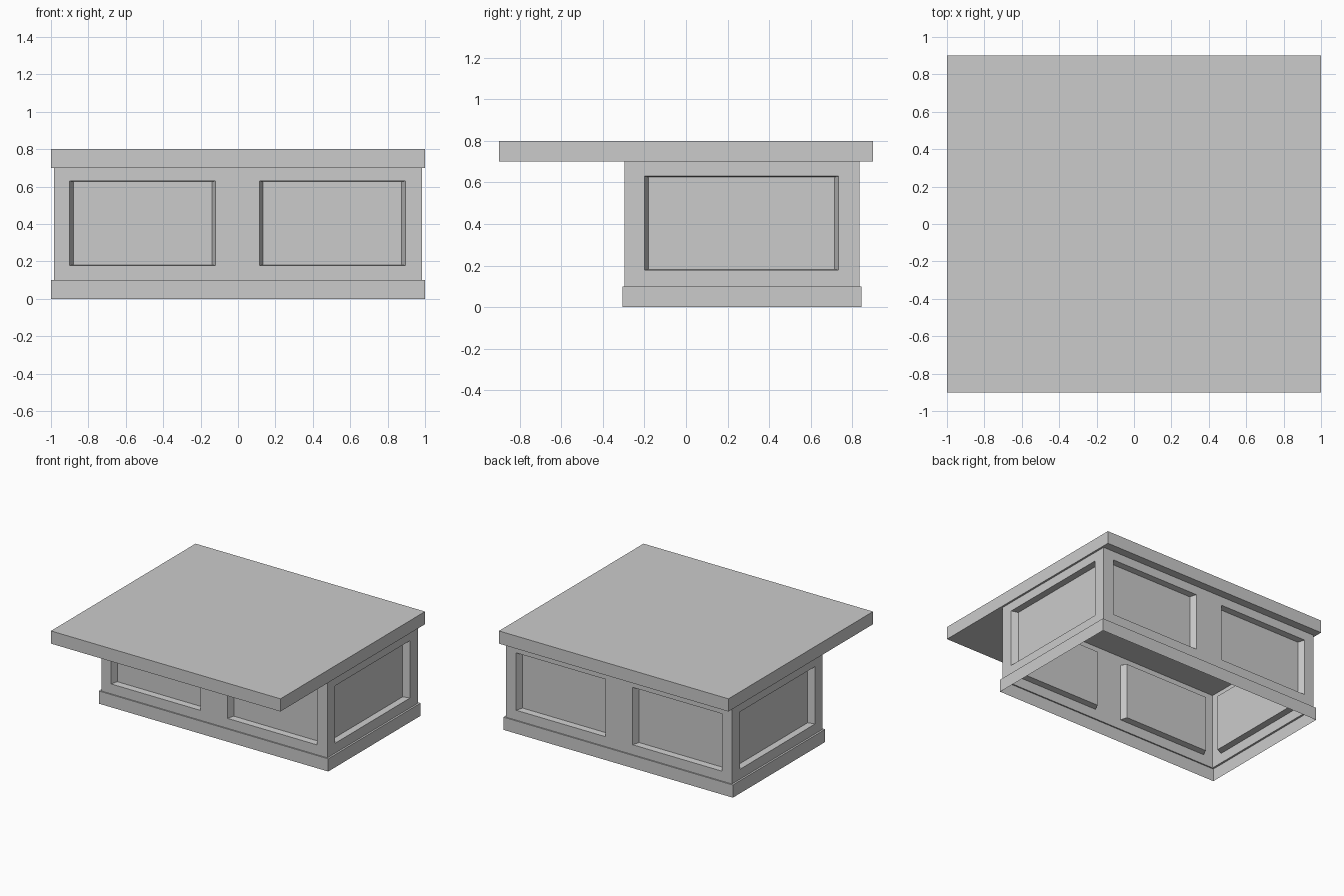
import bpy, bmesh
from mathutils import Vector

if "Cube" in bpy.data.objects:
    bpy.data.objects.remove(bpy.data.objects["Cube"])

X, Y0, Y1 = 0.985, -0.295, 0.835      # wall planes
Z0, Z1 = 0.10, 0.70                   # wall bottom and top
PZ0, PZ1 = 0.178, 0.63                # panel bottom and top
DEPTH, TAPER_U, TAPER_Z = 0.05, 0.02, 0.004


def finish(name, bm):
    mesh = bpy.data.meshes.new(name)
    bm.to_mesh(mesh)
    bm.free()
    obj = bpy.data.objects.new(name, mesh)
    bpy.context.collection.objects.link(obj)
    return obj


def wall(name, origin, u_dir, u0, u1, panels):
    """Thin wall along u_dir with tapered panels pressed inward."""
    bm = bmesh.new()
    o, u = Vector((*origin, 0)), Vector((*u_dir, 0))
    inward, up = Vector((-u.y, u.x, 0)), Vector((0, 0, 1))
    us = [u0] + [v for p in panels for v in p] + [u1]
    zs = [Z0, PZ0, PZ1, Z1]

    def rect(a, b, c, d, depth=0.0):
        return [o + u * s + up * t + inward * depth
                for s, t in ((a, c), (b, c), (b, d), (a, d))]

    def face(points):
        bm.faces.new([bm.verts.new(p) for p in points])

    for i in range(len(us) - 1):
        for j in range(3):
            a, b, c, d = us[i], us[i + 1], zs[j], zs[j + 1]
            outer = rect(a, b, c, d)
            if i % 2 == 1 and j == 1:
                inner = rect(a + TAPER_U, b - TAPER_U, c + TAPER_Z, d - TAPER_Z, DEPTH)
                face(inner)
                for k in range(4):
                    n = (k + 1) % 4
                    face((outer[k], outer[n], inner[n], inner[k]))
            else:
                face(outer)
    bmesh.ops.remove_doubles(bm, verts=bm.verts[:], dist=1e-5)
    return finish(name, bm)


# Panelled walls
wall("front_wall", (0, Y0), (1, 0), -X, X, [(-0.9, -0.12), (0.115, 0.895)])
wall("back_wall_right", (0, Y1), (-1, 0), -X, 0, [(-0.895, -0.115)])
wall("back_wall_left", (0, Y1), (-1, 0), 0, X, [(0.12, 0.9)])
wall("right_wall", (X, 0), (0, 1), Y0, Y1, [(-0.2, 0.735)])
wall("left_wall", (-X, 0), (0, -1), -Y1, -Y0, [(-0.735, 0.2)])

# Open plinth skirt with a top ledge: right half, mirrored with a seam at x = 0
bm = bmesh.new()
rings = []
for x, ya, yb, z in ((1.0, -0.305, 0.845, 0), (1.0, -0.305, 0.845, Z0), (X, Y0, Y1, Z0)):
    rings.append([bm.verts.new((px, py, z)) for px, py in ((0, ya), (x, ya), (x, yb), (0, yb))])
for lo, hi in zip(rings, rings[1:]):
    for k in range(3):
        bm.faces.new((lo[k], lo[k + 1], hi[k + 1], hi[k]))
plinth = finish("plinth", bm)
mirror = plinth.modifiers.new("mirror", 'MIRROR')
mirror.use_mirror_merge = False

# Overhanging top slab
bpy.ops.mesh.primitive_cube_add(size=1, location=(0, 0, 0.75))
top = bpy.context.object
top.name = "top_slab"
top.scale = (2.0, 1.8, 0.1)
